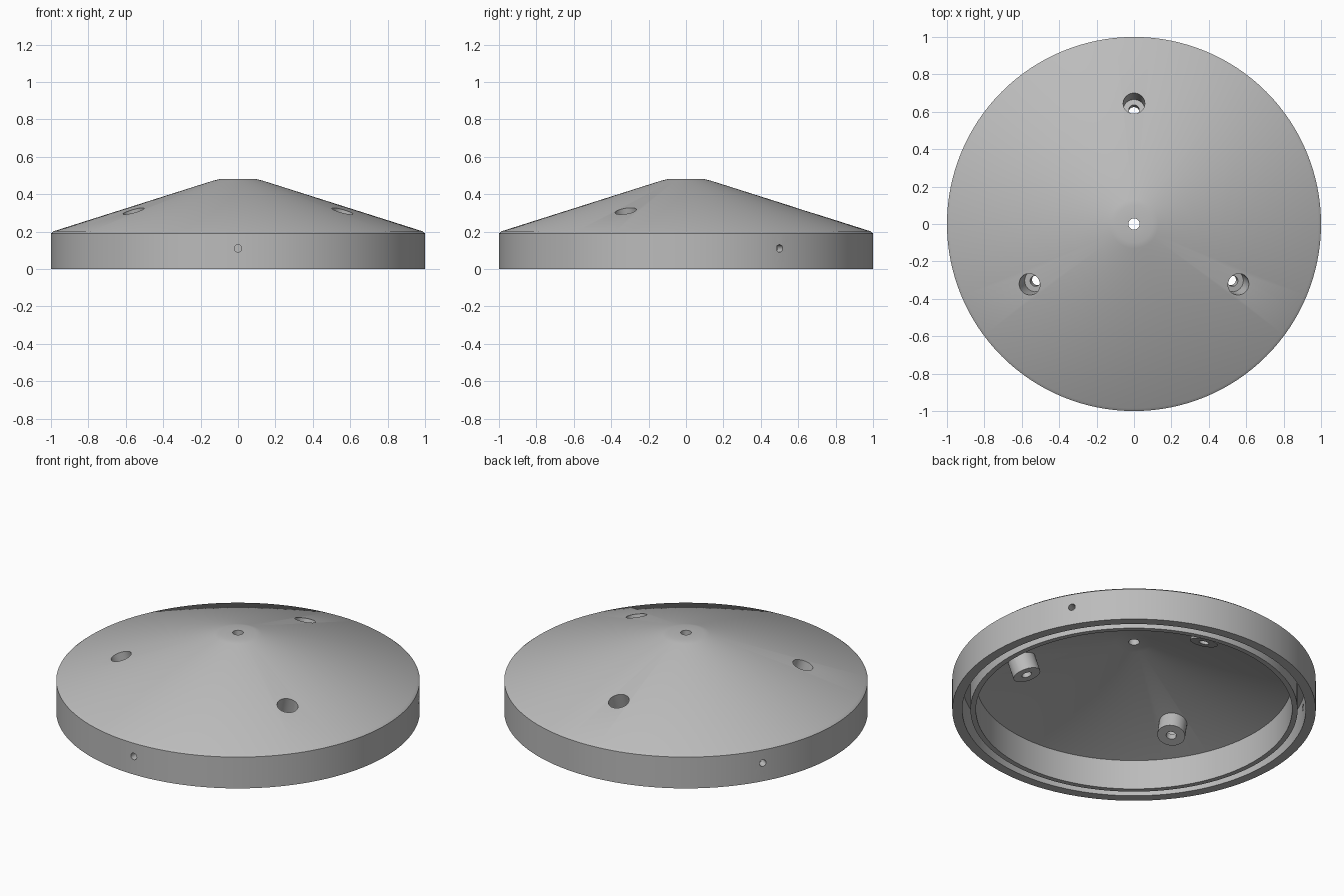
import bpy, math
from mathutils import Vector

if "Cube" in bpy.data.objects:
    bpy.data.objects.remove(bpy.data.objects["Cube"], do_unlink=True)

SEGMENTS = 128
grey = bpy.data.materials.new("plain grey")
grey.use_nodes = True
COLOUR = (0.5, 0.5, 0.5, 1)
grey.diffuse_color = COLOUR
grey.node_tree.nodes["Principled BSDF"].inputs["Base Color"].default_value = COLOUR


def lathe(name, profile):
    """Spin a closed (radius, height) outline around z."""
    verts, faces = [], []
    n = len(profile)
    for s in range(SEGMENTS):
        a = math.tau * s / SEGMENTS
        verts += [(r * math.cos(a), r * math.sin(a), z) for r, z in profile]
        t = (s + 1) % SEGMENTS
        for i in range(n):
            j = (i + 1) % n
            faces.append((s * n + i, t * n + i, t * n + j, s * n + j))
    mesh = bpy.data.meshes.new(name)
    mesh.from_pydata(verts, [], faces)
    mesh.materials.append(grey)
    obj = bpy.data.objects.new(name, mesh)
    bpy.context.collection.objects.link(obj)
    return obj


def rod(name, start, end, radius):
    """Cylinder between two points."""
    axis = end - start
    bpy.ops.mesh.primitive_cylinder_add(vertices=32, radius=radius, depth=axis.length,
                                        location=(start + end) / 2)
    obj = bpy.context.object
    obj.name = name
    obj.rotation_euler = axis.to_track_quat('Z', 'Y').to_euler()
    obj.data.materials.append(grey)
    return obj


def combine(target, other, operation):
    mod = target.modifiers.new(other.name, 'BOOLEAN')
    mod.operation, mod.solver, mod.object = operation, 'EXACT', other
    bpy.ops.object.select_all(action='DESELECT')
    bpy.context.view_layer.objects.active = target
    target.select_set(True)
    bpy.ops.object.modifier_apply(modifier=mod.name)
    bpy.data.objects.remove(other, do_unlink=True)


# Hollow conical cover with a grooved double rim and a centre hole
cover = lathe("conical_cover", [
    (1.0, 0), (1.0, 0.19), (0.985, 0.202), (0.13, 0.473), (0.1, 0.48), (0.03, 0.48),
    (0.03, 0.43), (0.1, 0.425), (0.87, 0.18), (0.87, 0), (0.9, 0),
    (0.9, 0.17), (0.945, 0.17), (0.945, 0)][::-1])

slope = math.atan2(0.271, 0.855)
for k in range(3):
    # Tilted screw boss under the cone, counterbored from above
    a = math.radians(90 + 120 * k)
    out = Vector((math.cos(a), math.sin(a), 0))
    normal = out * math.sin(slope) + Vector((0, 0, math.cos(slope)))
    top = out * 0.645 + Vector((0, 0, 0.31))
    combine(cover, rod("boss", top - normal * 0.155, top - normal * 0.02, 0.077), 'UNION')
    combine(cover, rod("counterbore", top - normal * 0.115, top + normal * 0.1, 0.058), 'DIFFERENCE')
    combine(cover, rod("screw_hole", top - normal * 0.2, top, 0.028), 'DIFFERENCE')

    # Small set screw hole through the outer rim into the groove
    a = math.radians(30 + 120 * k)
    out = Vector((math.cos(a), math.sin(a), 0))
    lift = Vector((0, 0, 0.11))
    combine(cover, rod("rim_hole", out * 0.92 + lift, out * 1.05 + lift, 0.02), 'DIFFERENCE')

bpy.context.view_layer.objects.active = cover
cover.select_set(True)
bpy.ops.object.shade_smooth_by_angle(angle=math.radians(38))
